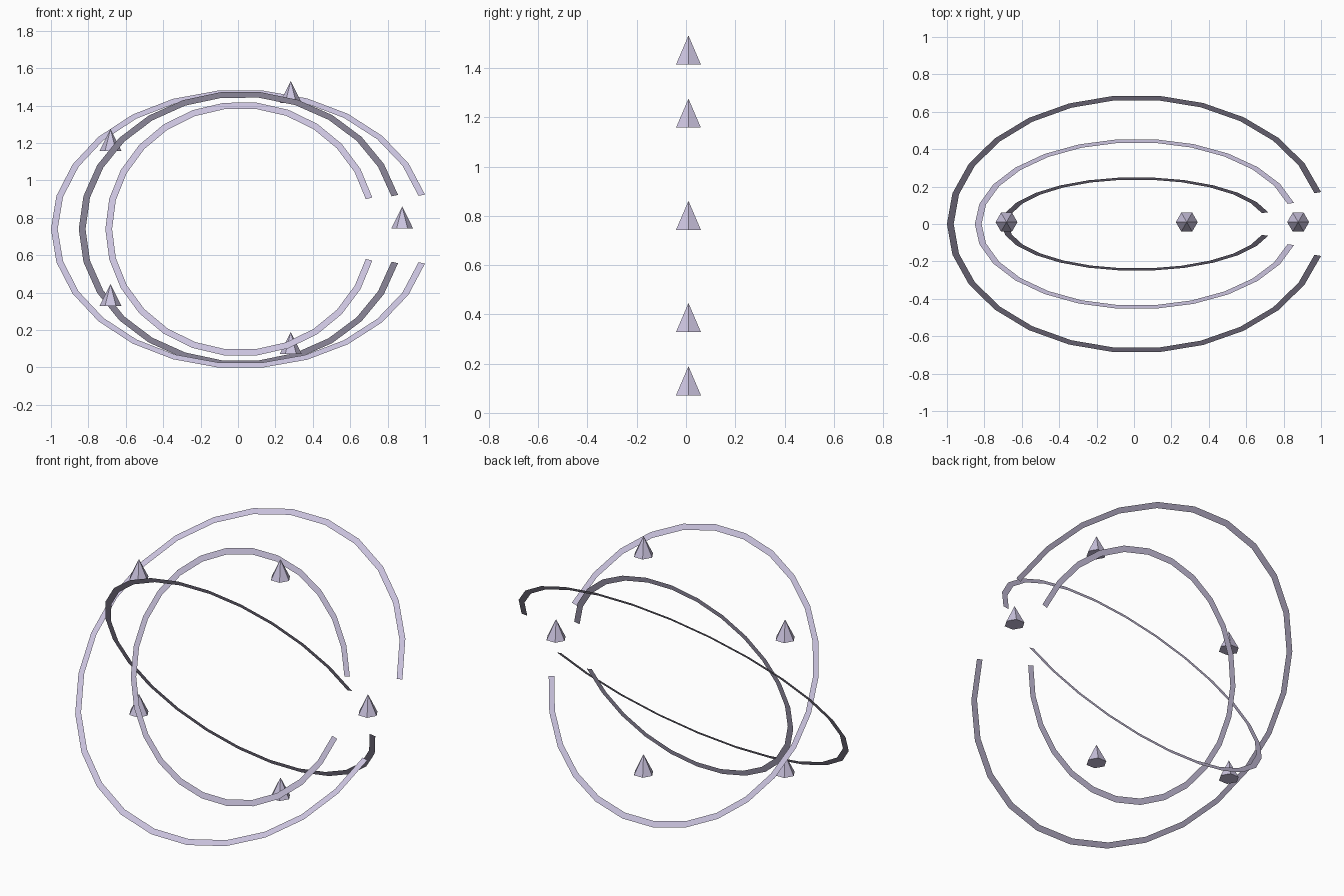
import bpy, bmesh
from math import sin, cos, pi, radians

if "Cube" in bpy.data.objects:
    bpy.data.objects.remove(bpy.data.objects["Cube"])

CX, CZ = 0.0157, 0.74      # common centre of rings and spikes
GAP = 0.25                 # half opening angle of each ring
SEGS = 24

mat = bpy.data.materials.new("pale_violet")
mat.diffuse_color = (0.60, 0.55, 0.74, 1)
mat.use_nodes = True
mat.node_tree.nodes["Principled BSDF"].inputs["Base Color"].default_value = mat.diffuse_color


def add_object(name, bm, loc, rot=(0, 0, 0)):
    me = bpy.data.meshes.new(name)
    bm.to_mesh(me)
    bm.free()
    me.materials.append(mat)
    ob = bpy.data.objects.new(name, me)
    ob.location, ob.rotation_euler = loc, rot
    bpy.context.collection.objects.link(ob)


def open_ring(name, radius, tilt, width=0.036):
    # Flat, zero-thickness ribbon with an opening toward +x, tilted about x
    bm = bmesh.new()
    pairs = []
    for i in range(SEGS + 1):
        a = GAP + (2 * pi - 2 * GAP) * i / SEGS
        pairs.append([bm.verts.new((r * cos(a), r * sin(a), 0))
                      for r in (radius - width, radius)])
    for (a, b), (c, d) in zip(pairs, pairs[1:]):
        bm.faces.new((a, b, d, c))
    add_object(name, bm, (CX, 0, CZ), (radians(tilt), 0, 0))


# Three nested open rings
open_ring("outer_ring", 1.0157, 47.2)
open_ring("middle_ring", 0.867, 180 - 58.3)
open_ring("inner_ring", 0.725, 69.8)

# Five six-sided spikes on an upright ellipse
for k in range(5):
    a = 2 * pi * k / 5
    bm = bmesh.new()
    base = [bm.verts.new((0.0585 * cos(j * pi / 3), 0.0585 * sin(j * pi / 3), 0))
            for j in range(6)]
    tip = bm.verts.new((0, 0, 0.118))
    bm.faces.new(base[::-1])
    for j in range(6):
        bm.faces.new((base[j], base[(j + 1) % 6], tip))
    add_object(f"spike_{k + 1}", bm,
               (CX + 0.862 * cos(a), 0.01, CZ + 0.003 + 0.706 * sin(a)))
